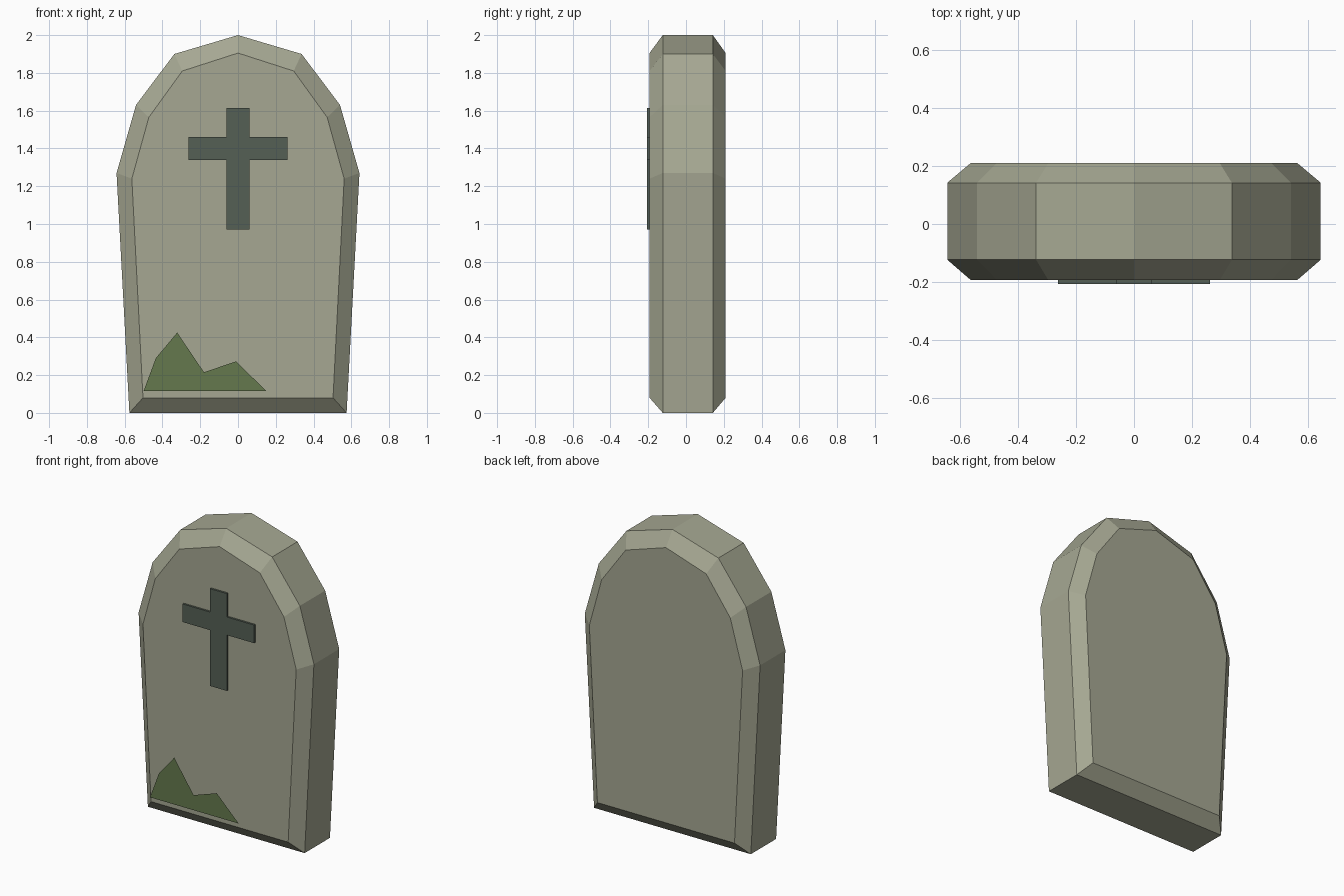
import bpy, bmesh

if "Cube" in bpy.data.objects:
    bpy.data.objects.remove(bpy.data.objects["Cube"])


def material(name, rgb):
    m = bpy.data.materials.new(name)
    m.diffuse_color = (*rgb, 1)
    m.use_nodes = True
    m.node_tree.nodes["Principled BSDF"].inputs["Base Color"].default_value = m.diffuse_color
    return m


def loft(name, sections, mat):
    """Join matching (x, z) outlines placed at successive y depths and cap the ends."""
    bm = bmesh.new()
    rings = [[bm.verts.new((x, y, z)) for x, z in pts] for y, pts in sections]
    n = len(rings[0])
    for a, b in zip(rings, rings[1:]):
        for i in range(n):
            j = (i + 1) % n
            bm.faces.new((a[i], a[j], b[j], b[i]))
    bm.faces.new(rings[0])
    if len(rings) > 1:
        bm.faces.new(rings[-1][::-1])
        bmesh.ops.recalc_face_normals(bm, faces=bm.faces)
    bm.normal_update()
    # A single flat sheet must face the front
    if len(rings) == 1:
        for f in bm.faces:
            if f.normal.y > 0:
                f.normal_flip()
    me = bpy.data.meshes.new(name)
    bm.to_mesh(me)
    bm.free()
    me.materials.append(mat)
    ob = bpy.data.objects.new(name, me)
    bpy.context.collection.objects.link(ob)
    return ob


def mirrored(half, top=()):
    """Complete a right-hand outline with its mirror image."""
    return half + list(top) + [(-x, z) for x, z in reversed(half)]


stone = material("stone", (0.38, 0.39, 0.29))
dark = material("dark_stone", (0.09, 0.115, 0.09))
green = material("moss", (0.13, 0.19, 0.075))

# Arched slab with chamfered front and back rims
outer = mirrored([(0.575, 0), (0.643, 1.27), (0.54, 1.63), (0.337, 1.90)], [(0, 2.0)])
inner = mirrored([(0.503, 0.08), (0.562, 1.24), (0.472, 1.565), (0.295, 1.81)], [(0, 1.905)])
loft("headstone_slab",
     [(-0.193, inner), (-0.123, outer), (0.142, outer), (0.21, inner)], stone)

# Raised cross on the front
cross = mirrored([(0.062, 0.97), (0.062, 1.34), (0.262, 1.34),
                  (0.262, 1.46), (0.062, 1.46), (0.062, 1.615)])
loft("cross", [(-0.206, cross), (-0.175, cross)], dark)

# Thin moss patch near the foot
moss = [(-0.50, 0.115), (0.15, 0.115), (-0.01, 0.273),
        (-0.18, 0.215), (-0.322, 0.425), (-0.435, 0.29)]
loft("moss_patch", [(-0.208, moss)], green)
